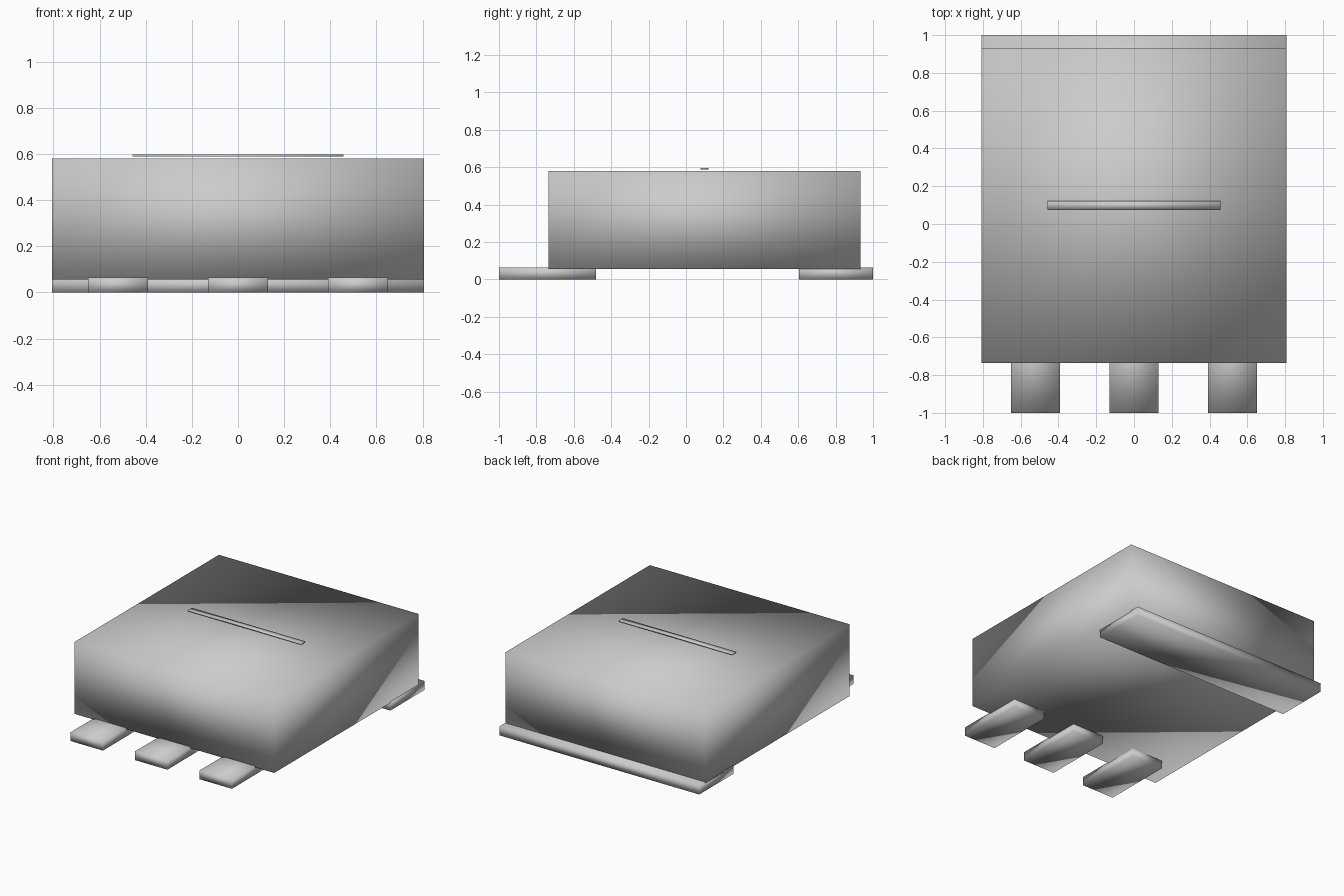
import bpy
import bmesh

default_cube = bpy.data.objects.get("Cube")
if default_cube:
    bpy.data.objects.remove(default_cube, do_unlink=True)

# One plain grey for the whole package
grey = bpy.data.materials.new("plain_grey")
grey.use_nodes = True
colour = (0.6, 0.6, 0.6, 1)
grey.diffuse_color = colour
grey.node_tree.nodes["Principled BSDF"].inputs["Base Color"].default_value = colour


def box(name, x, y, z):
    """Smooth-shaded box spanning the given (low, high) ranges."""
    bm = bmesh.new()
    bmesh.ops.create_cube(bm, size=1)
    for v in bm.verts:
        v.co = [sum(r) / 2 + c * (r[1] - r[0]) for c, r in zip(v.co, (x, y, z))]
    for f in bm.faces:
        f.smooth = True
    mesh = bpy.data.meshes.new(name)
    bm.to_mesh(mesh)
    bm.free()
    mesh.materials.append(grey)
    obj = bpy.data.objects.new(name, mesh)
    bpy.context.collection.objects.link(obj)
    return obj


half_width = 0.807
pad_height = (0, 0.065)

# Main package body
box("body", (-half_width, half_width), (-0.735, 0.932), (0.056, 0.58))

# Wide tab along the back
box("back_tab", (-half_width, half_width), (0.605, 1), pad_height)

# Three front leads
for side, cx in (("right", -0.521), ("middle", 0), ("left", 0.521)):
    box("front_lead_" + side, (cx - 0.13, cx + 0.13), (-1, -0.48), pad_height)

# Thin marking strip hovering just above the top
box("top_strip", (-0.457, 0.457), (0.077, 0.121), (0.588, 0.597))
